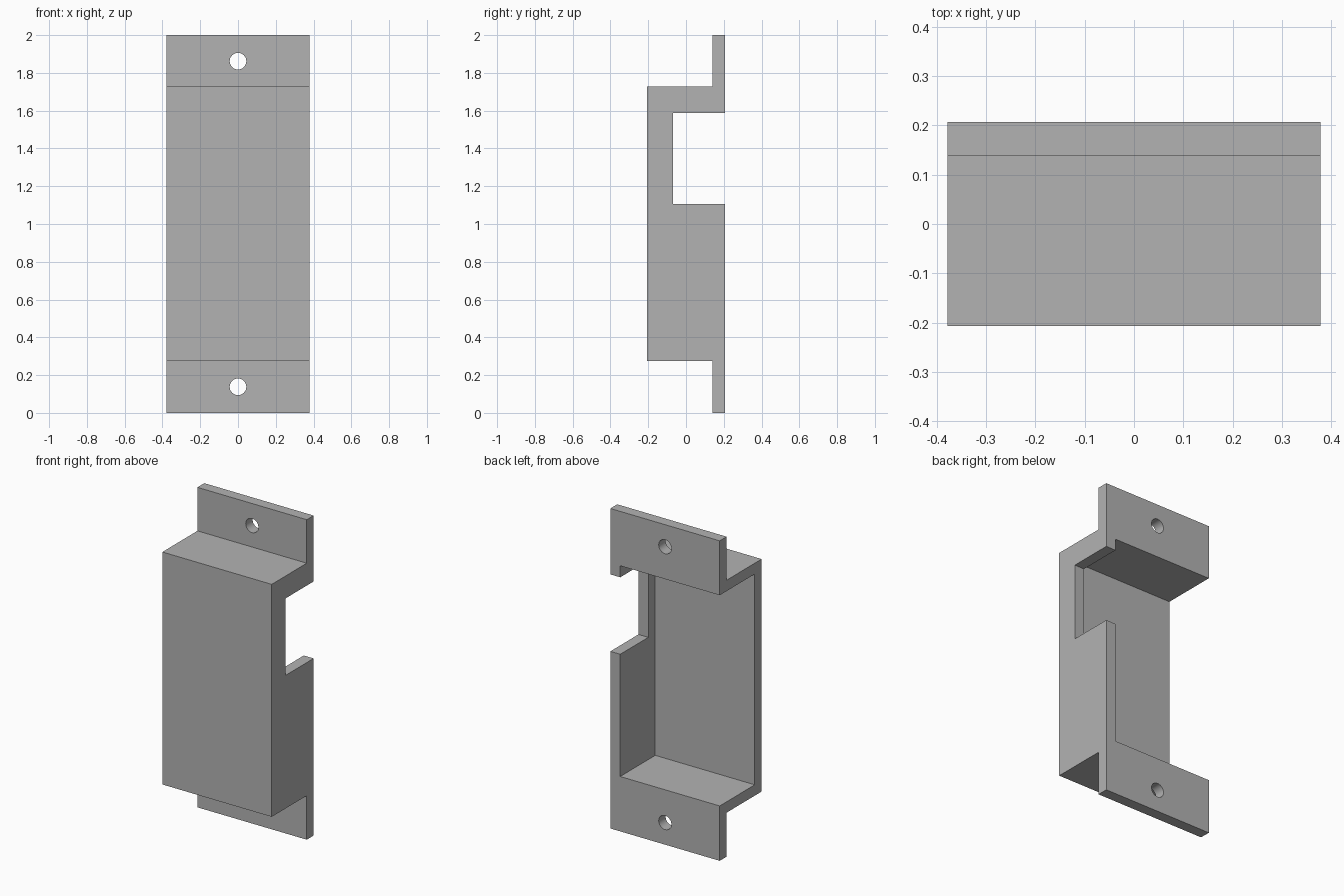
import bpy
import bmesh
from math import radians

if "Cube" in bpy.data.objects:
    bpy.data.objects.remove(bpy.data.objects["Cube"], do_unlink=True)

HALF_W = 0.378      # half width in x
FRONT, BACK = -0.207, 0.207
THICK = 0.068       # sheet thickness everywhere
BOX_LOW, BOX_HIGH = 0.275, 1.728
HOLE_INSET, HOLE_R = 0.138, 0.044

grey = bpy.data.materials.new("plain_grey")
grey.use_nodes = True
colour = (0.45, 0.45, 0.45, 1)
grey.diffuse_color = colour
grey.node_tree.nodes["Principled BSDF"].inputs["Base Color"].default_value = colour


def extrude_profile(name, points):
    """Solid from a (y, z) outline, extruded across the full width."""
    bm = bmesh.new()
    face = bm.faces.new([bm.verts.new((-HALF_W, y, z)) for y, z in points])
    side = bmesh.ops.extrude_face_region(bm, geom=[face])["geom"]
    verts = [v for v in side if isinstance(v, bmesh.types.BMVert)]
    bmesh.ops.translate(bm, verts=verts, vec=(2 * HALF_W, 0, 0))
    bmesh.ops.recalc_face_normals(bm, faces=bm.faces)
    mesh = bpy.data.meshes.new(name)
    bm.to_mesh(mesh)
    bm.free()
    obj = bpy.data.objects.new(name, mesh)
    bpy.context.collection.objects.link(obj)
    mesh.materials.append(grey)
    return obj


def box_cutter(low, high):
    centre = [(a + b) / 2 for a, b in zip(low, high)]
    bpy.ops.mesh.primitive_cube_add(size=1, location=centre)
    cutter = bpy.context.object
    cutter.scale = [b - a for a, b in zip(low, high)]
    return cutter


def cut(target, cutter):
    cutter.hide_render = True
    mod = target.modifiers.new("cut", "BOOLEAN")
    mod.operation, mod.solver, mod.object = "DIFFERENCE", "EXACT", cutter
    bpy.context.view_layer.objects.active = target
    bpy.ops.object.modifier_apply(modifier=mod.name)
    bpy.data.objects.remove(cutter, do_unlink=True)


# Box with a mounting flange above and below
flange_y = BACK - THICK
bracket = extrude_profile("bracket", [
    (BACK, 0), (BACK, 2), (flange_y, 2), (flange_y, BOX_HIGH),
    (FRONT, BOX_HIGH), (FRONT, BOX_LOW), (flange_y, BOX_LOW), (flange_y, 0)])

# Cavity, open to the back and to the -x side
cut(bracket, box_cutter((-1, FRONT + THICK, BOX_LOW + THICK),
                        (HALF_W - THICK, 1, BOX_HIGH - THICK)))

# Notch in the remaining side wall
cut(bracket, box_cutter((HALF_W - 2 * THICK, -0.07, 1.107), (1, 1, 1.588)))

# Screw holes through the flanges
for z in (HOLE_INSET, 2 - HOLE_INSET):
    bpy.ops.mesh.primitive_cylinder_add(vertices=32, radius=HOLE_R, depth=0.3,
                                        location=(0, BACK, z),
                                        rotation=(radians(90), 0, 0))
    cut(bracket, bpy.context.object)

bpy.ops.object.select_all(action="DESELECT")
bracket.select_set(True)
bpy.context.view_layer.objects.active = bracket
bpy.ops.object.shade_smooth_by_angle(angle=radians(30))
